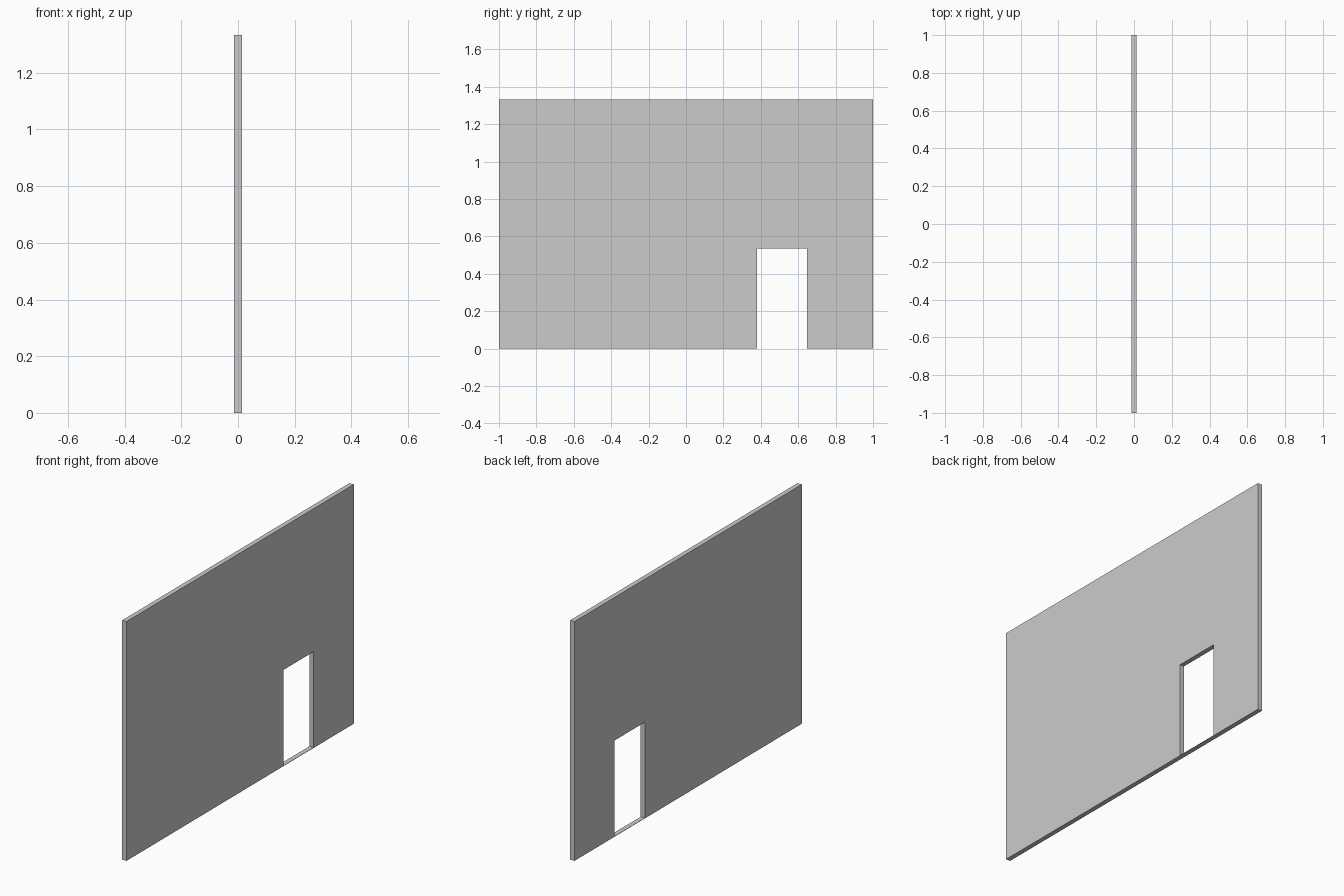
import bpy

if "Cube" in bpy.data.objects:
    bpy.data.objects.remove(bpy.data.objects["Cube"])

THICK, LENGTH, HEIGHT = 0.0267, 2.0, 1.333
DOOR_Y = (0.38, 0.647)
DOOR_Z = (0.002, 0.536)


def box(name, x, y, z):
    """Box spanning the given (min, max) ranges."""
    spans = (x, y, z)
    bpy.ops.mesh.primitive_cube_add(size=1, location=[(a + b) / 2 for a, b in spans])
    ob = bpy.context.object
    ob.name = name
    ob.scale = [b - a for a, b in spans]
    bpy.ops.object.transform_apply(location=True, rotation=False, scale=True)
    return ob


# Wall panel
wall = box("wall", (-THICK / 2, THICK / 2), (-LENGTH / 2, LENGTH / 2), (0, HEIGHT))

# Doorway, leaving a very thin sill along the floor
cutter = box("doorway_cutter", (-0.1, 0.1), DOOR_Y, DOOR_Z)
cutter.hide_render = True
cutter.hide_set(True)

cut = wall.modifiers.new("doorway", 'BOOLEAN')
cut.operation = 'DIFFERENCE'
cut.solver = 'EXACT'
cut.object = cutter
